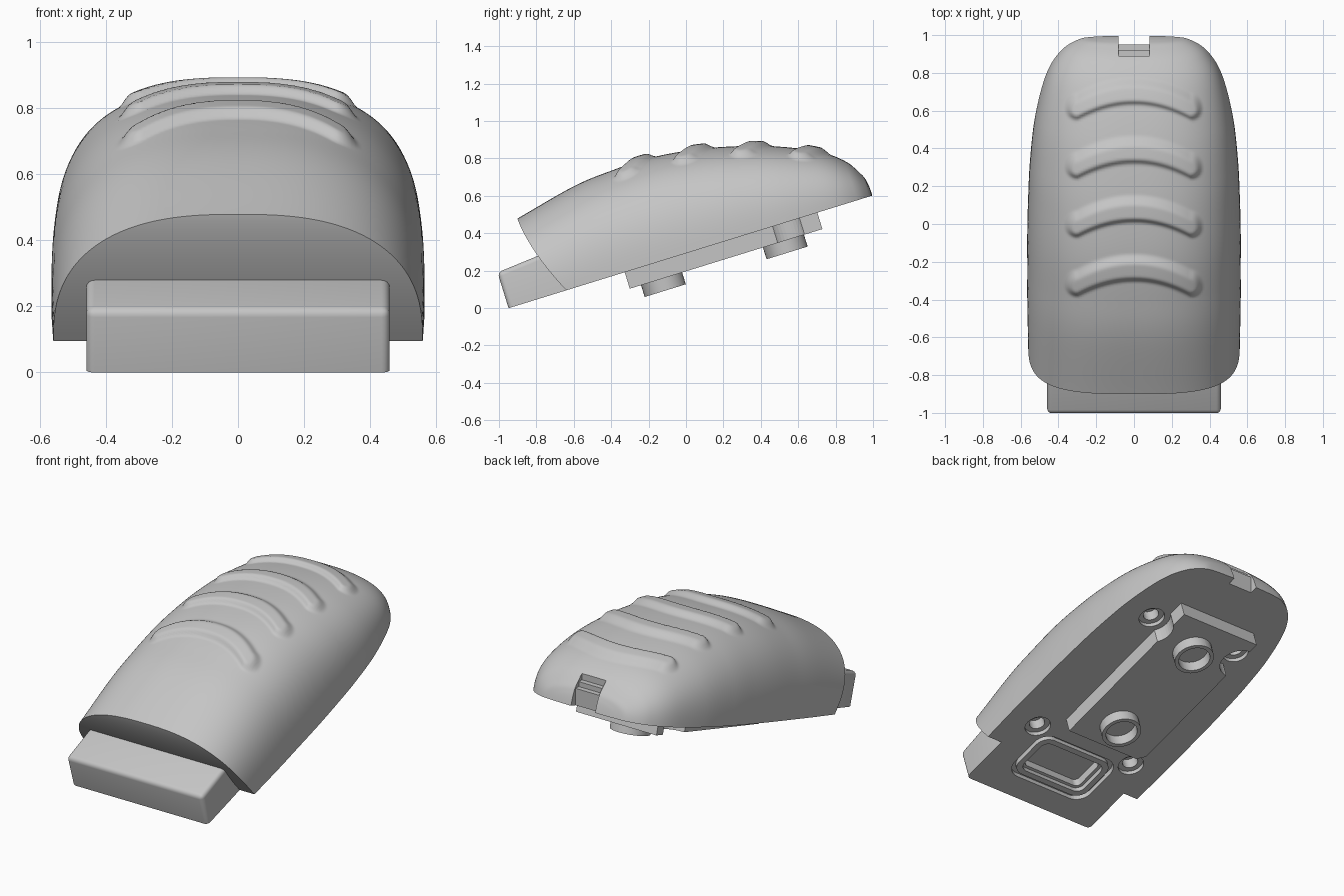
import bpy, bmesh, math
from mathutils import Matrix, Vector

cube = bpy.data.objects.get("Cube")
if cube:
    bpy.data.objects.remove(cube, do_unlink=True)

TILT = math.radians(17.2)
FRAME = Matrix.Translation((0, 0, 0.293)) @ Matrix.Rotation(TILT, 4, 'X')

grey = bpy.data.materials.new("plain_grey")
grey.use_nodes = True
COLOUR = (0.56, 0.56, 0.56, 1)
grey.diffuse_color = COLOUR
grey.node_tree.nodes["Principled BSDF"].inputs["Base Color"].default_value = COLOUR


def finish(name, bm, cutter=False):
    """Turn a bmesh in the tilted base frame into an object."""
    bmesh.ops.recalc_face_normals(bm, faces=bm.faces)
    mesh = bpy.data.meshes.new(name)
    bm.to_mesh(mesh)
    bm.free()
    mesh.materials.append(grey)
    obj = bpy.data.objects.new(name, mesh)
    bpy.context.scene.collection.objects.link(obj)
    obj.matrix_world = FRAME
    obj.hide_render = cutter
    if cutter:
        obj.hide_set(True)
    return obj


def extrude(bm, face, vec):
    """Extrude a face and return the moved vertices."""
    new = bmesh.ops.extrude_face_region(bm, geom=[face])["geom"]
    top = [v for v in new if isinstance(v, bmesh.types.BMVert)]
    bmesh.ops.translate(bm, verts=top, vec=vec)
    return top


def prism(name, outline, low, high, cutter=False):
    bm = bmesh.new()
    base = bm.faces.new([bm.verts.new((x, y, low)) for x, y in outline])
    extrude(bm, base, (0, 0, high - low))
    return finish(name, bm, cutter)


def round_rect(cx, cy, hx, hy, r, steps=8):
    pts = []
    for k, (sx, sy) in enumerate([(1, 1), (-1, 1), (-1, -1), (1, -1)]):
        for i in range(steps + 1):
            a = (k + i / steps) * math.pi / 2
            pts.append((cx + sx * (hx - r) + r * math.cos(a),
                        cy + sy * (hy - r) + r * math.sin(a)))
    return pts


def circle(cx, cy, r):
    return round_rect(cx, cy, r, r, r * 0.999, 10)


def cut(target, cutter):
    mod = target.modifiers.new("cut", 'BOOLEAN')
    mod.operation = 'DIFFERENCE'
    mod.solver = 'EXACT'
    mod.object = cutter


def ring(name, outer, inner, low, high):
    """Closed band between two outlines with equal point counts."""
    bm = bmesh.new()
    loops = [[bm.verts.new((x, y, z)) for x, y in o]
             for o, z in ((outer, low), (outer, high), (inner, high), (inner, low))]
    n = len(outer)
    for a in range(4):
        p, q = loops[a], loops[(a + 1) % 4]
        for i in range(n):
            j = (i + 1) % n
            bm.faces.new((p[i], p[j], q[j], q[i]))
    return finish(name, bm)


# Shell stations: position along base, half width, height
STATIONS = [Vector(s) for s in (
    (-0.806, 0.56, 0.444), (-0.47, 0.565, 0.519), (-0.25, 0.565, 0.54),
    (-0.04, 0.565, 0.544), (0.16, 0.56, 0.523), (0.36, 0.55, 0.484),
    (0.6, 0.523, 0.414), (0.83, 0.465, 0.314), (0.957, 0.39, 0.22),
    (1.02, 0.3, 0.128), (1.038, 0.21, 0.077), (1.045, 0.004, 0.004))]


def spline(points, steps):
    padded = [2 * points[0] - points[1]] + points + [2 * points[-1] - points[-2]]
    out = []
    for a, b, c, d in zip(padded, padded[1:], padded[2:], padded[3:]):
        for i in range(steps):
            t = i / steps
            out.append(0.5 * (2 * b + (c - a) * t + (2 * a - 5 * b + 4 * c - d) * t * t
                              + (3 * b - a - 3 * c + d) * t ** 3))
    return out + [points[-1]]


def ridge_height(x, y):
    """Four crescent grip ridges, rounded at their ends."""
    best = 0
    for k in range(4):
        xc = max(-0.3, min(0.3, x))
        yc = 0.692 - 0.312 * k - 0.9 * xc * xc
        dy = y - yc
        d = math.hypot(x - xc, dy * (0.75 if dy > 0 else 1))
        t = max(0, min(1, (0.066 - d) / 0.04))
        best = max(best, t * t * (3 - 2 * t))
    return 0.028 * best


# Domed shell with a curved, undercut front face
bm = bmesh.new()
ROUND = 120
rows = []
for u, a, h in spline(STATIONS, 20):
    slant = max(0, min(1, (-0.3 - u) / 0.506))
    row = []
    for i in range(ROUND + 1):
        ang = math.pi * i / ROUND
        co, si = math.cos(ang), math.sin(ang)
        if i in (0, ROUND):
            si = 0
        x = math.copysign(a * abs(co) ** 0.76, co)
        w = h * si ** 0.76
        y = u + slant * 0.136 * max(0, 1 - w / h) ** 1.6
        if w > 0.15:
            w += ridge_height(x, y * math.cos(TILT) - w * math.sin(TILT))
        row.append(bm.verts.new((x, y, w)))
    rows.append(row)
for p, q in zip(rows, rows[1:]):
    for i in range(ROUND):
        bm.faces.new((p[i], p[i + 1], q[i + 1], q[i]))
    bm.faces.new((p[-1], p[0], q[0], q[-1]))
front = rows[0]
for i in range(ROUND // 2 - 1):
    bm.faces.new((front[i], front[i + 1], front[-2 - i], front[-1 - i]))
mid = ROUND // 2
bm.faces.new((front[mid - 1], front[mid], front[mid + 1]))
bm.faces.new(rows[-1])
shell = finish("shell", bm)

# Front tab, a little taller where it meets the shell
bm = bmesh.new()
base = bm.faces.new([bm.verts.new((x, y, 0)) for x, y in
                     ((-0.46, -0.993), (0.46, -0.993), (0.46, -0.45), (-0.46, -0.45))])
for v in extrude(bm, base, (0, 0, 0.2)):
    v.co.z += 0.09 * (v.co.y + 0.993)
edges = [e for e in bm.edges if max(v.co.z for v in e.verts) > 0.01]
bmesh.ops.bevel(bm, geom=edges, offset=0.025, segments=4, profile=0.5, affect='EDGES')
tab = finish("front_tab", bm)

# Stepped latch notch at the rear, given as upright (y, z) points
inverse = FRAME.inverted()
bm = bmesh.new()
profile = [(0.89, 1), (0.89, 0.72), (0.92, 0.72), (0.92, 0.69), (0.95, 0.69),
           (0.95, 0.4), (1.1, 0.4), (1.1, 1)]
face = bm.faces.new([bm.verts.new(inverse @ Vector((-0.082, y, z))) for y, z in profile])
extrude(bm, face, (0.164, 0, 0))
cut(shell, finish("notch_cutter", bm, True))

# Underside pocket with a raised rim, across tab and shell
POCKET = -0.67
pocket = prism("pocket_cutter", round_rect(0, POCKET, 0.285, 0.18, 0.09), -0.05, 0.03, True)
well = prism("well_cutter", round_rect(0, POCKET, 0.205, 0.105, 0.03), -0.05, 0.08, True)
for part in (shell, tab):
    cut(part, pocket)
    cut(part, well)
ring("pocket_rim", round_rect(0, POCKET, 0.26, 0.155, 0.075),
     round_rect(0, POCKET, 0.225, 0.122, 0.05), 0.002, 0.035)

# Raised underside block with one clipped corner
block = prism("base_block", [(-0.27, -0.343), (0.235, -0.343), (0.235, 0.735),
                             (-0.31, 0.735), (-0.31, -0.3)], -0.092, 0.01)

# Four stepped screw holes; the block is scooped out around the rear pair
for place, x, y in (("front", 0.35, -0.465), ("rear", 0.315, 0.56)):
    for side, sign in (("left", 1), ("right", -1)):
        label = side + "_" + place
        wide = prism(label + "_hole_cutter", circle(sign * x, y, 0.075), -0.05, 0.025, True)
        deep = prism(label + "_bore_cutter", circle(sign * x, y, 0.045), -0.05, 0.09, True)
        for part in (shell, tab):
            cut(part, wide)
            cut(part, deep)
        if place == "rear":
            cut(block, prism(label + "_scoop_cutter", circle(sign * x, y, 0.11),
                             -0.2, 0.05, True))

# Two larger tubes standing on the block
for place, y in (("front", -0.165), ("rear", 0.517)):
    ring(place + "_tube", circle(0, y, 0.115), circle(0, y, 0.092), -0.158, -0.08)

# Smooth shading with sharp edges kept
for obj in bpy.context.scene.objects:
    if obj.type == 'MESH' and not obj.hide_render:
        bpy.ops.object.select_all(action='DESELECT')
        obj.select_set(True)
        bpy.context.view_layer.objects.active = obj
        bpy.ops.object.shade_smooth_by_angle(angle=math.radians(42))
